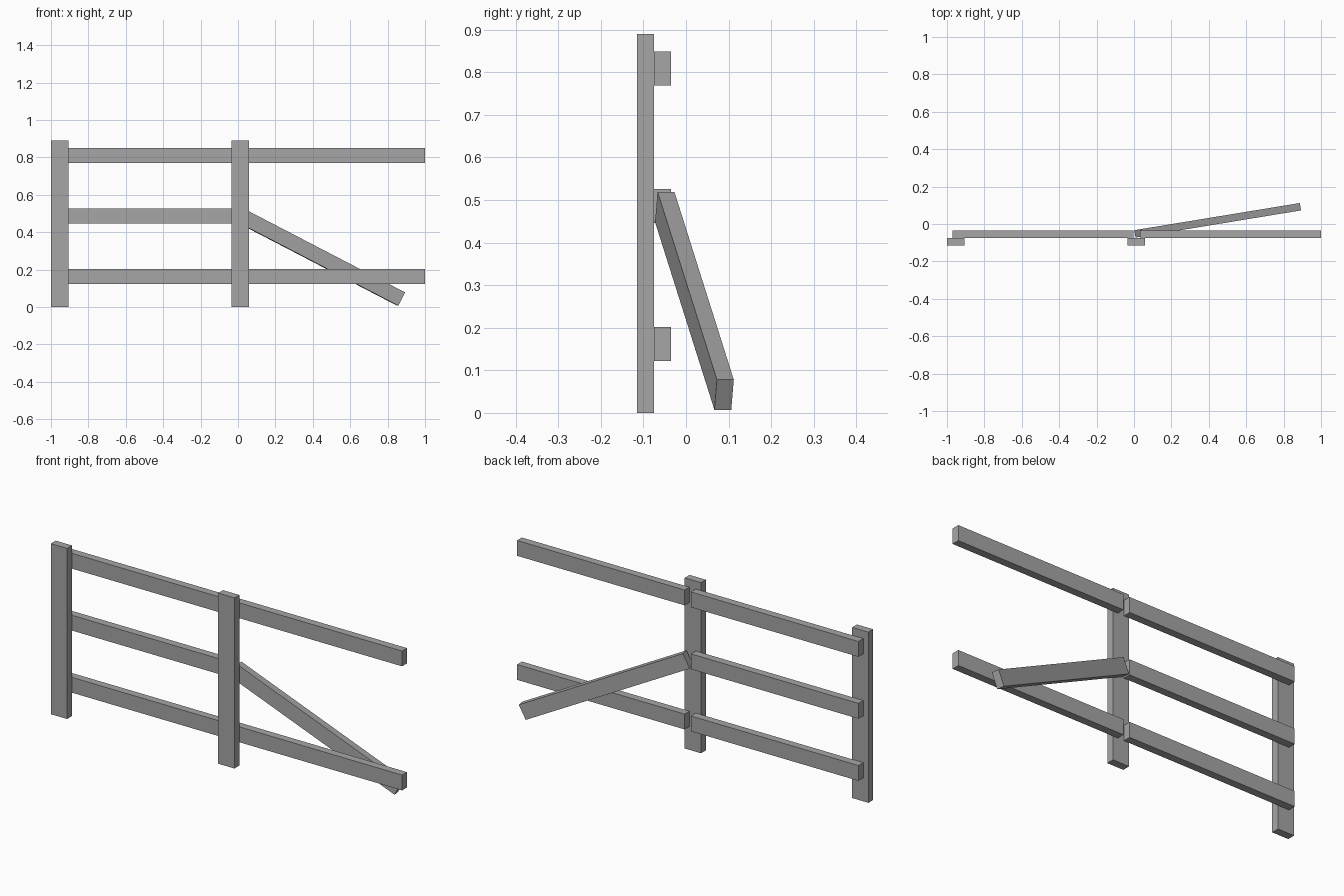
import bpy
from mathutils import Vector, Matrix

cube = bpy.data.objects.get("Cube")
if cube:
    bpy.data.objects.remove(cube, do_unlink=True)

# Single weathered grey
grey = bpy.data.materials.new("weathered_grey")
grey.use_nodes = True
colour = (0.38, 0.38, 0.38, 1)
grey.diffuse_color = colour
grey.node_tree.nodes["Principled BSDF"].inputs["Base Color"].default_value = colour


def board(name, size, centre, axes=None):
    """Box of the given size; axes are its local x, y and z directions."""
    bpy.ops.mesh.primitive_cube_add(size=1)
    obj = bpy.context.object
    obj.name = obj.data.name = name
    obj.data.transform(Matrix.Diagonal((*size, 1)))
    turn = Matrix(axes).transposed().to_4x4() if axes else Matrix()
    obj.matrix_world = Matrix.Translation(centre) @ turn
    obj.data.materials.append(grey)
    return obj


LENGTH, HEIGHT, THICK = 0.967, 0.08, 0.04
POST_Y, RAIL_Y = -0.095, -0.055

# Upright posts
for side, x in (("right", -0.953), ("middle", 0.013)):
    board(f"{side}_post", (0.094, THICK, 0.89), (x, POST_Y, 0.445))

# Horizontal rails behind the posts; the left middle one has fallen
for level, z in (("lower", 0.162), ("middle", 0.486), ("upper", 0.809)):
    board(f"right_{level}_rail", (LENGTH, THICK, HEIGHT), (-0.487, RAIL_Y, z))
    if level != "middle":
        board(f"left_{level}_rail", (LENGTH, THICK, HEIGHT), (0.516, RAIL_Y, z))

# Fallen rail, hanging from the middle post to the ground behind
start, end = Vector((0.042, -0.067, 0.52)), Vector((0.895, 0.073, 0.077))
along = (end - start).normalized()
across = Vector((-along.y, along.x, 0)).normalized()
up = along.cross(across)
centre = (start + end) / 2 + across * THICK / 2 - up * HEIGHT / 2
board("fallen_rail", (LENGTH, THICK, HEIGHT), centre, (along, across, up))
